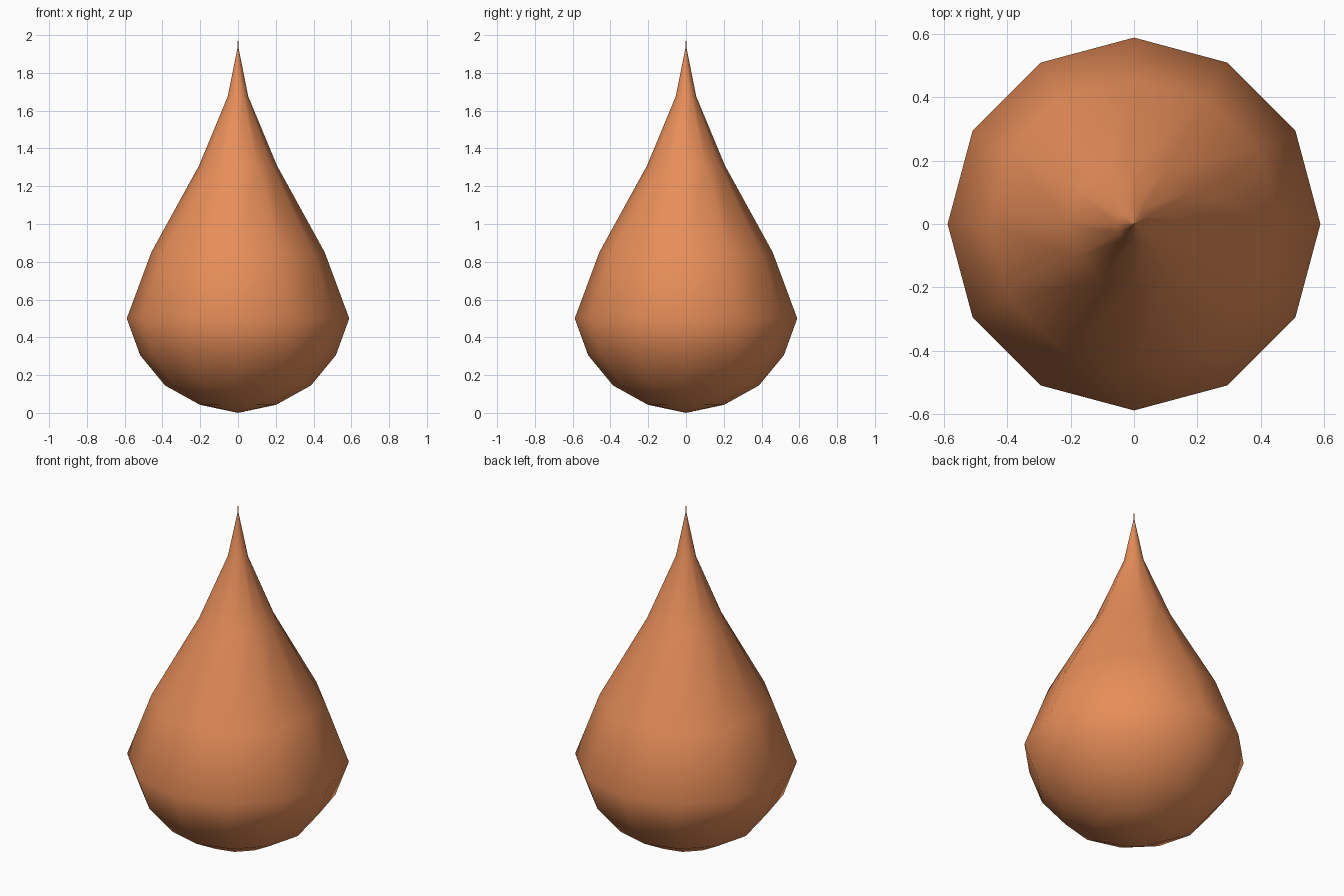
import bpy, bmesh
from math import sin, cos, pi

if "Cube" in bpy.data.objects:
    bpy.data.objects.remove(bpy.data.objects["Cube"])

SIDES = 12
# (radius, height) from bottom to tip
PROFILE = [(0, 0.0), (0.202, 0.043), (0.386, 0.145), (0.518, 0.305), (0.589, 0.5),
           (0.459, 0.85), (0.206, 1.31), (0.054, 1.676), (0.003, 1.93), (0, 2.0)]

# Lathe the drop profile around z
bm = bmesh.new()
rings = []
for r, z in PROFILE:
    count = SIDES if r else 1
    rings.append([bm.verts.new((r * cos(2 * pi * i / SIDES), r * sin(2 * pi * i / SIDES), z))
                  for i in range(count)])
for low, high in zip(rings, rings[1:]):
    for i in range(SIDES):
        j = (i + 1) % SIDES
        corners = [low[i % len(low)], low[j % len(low)], high[j % len(high)], high[i % len(high)]]
        bm.faces.new(list(dict.fromkeys(corners)))
bmesh.ops.recalc_face_normals(bm, faces=bm.faces)
for face in bm.faces:
    face.smooth = True

mesh = bpy.data.meshes.new("drop")
bm.to_mesh(mesh)
bm.free()
drop = bpy.data.objects.new("drop", mesh)
bpy.context.collection.objects.link(drop)

# Orange surface
orange = bpy.data.materials.new("orange")
orange.diffuse_color = (0.8, 0.27, 0.1, 1)
orange.use_nodes = True
orange.node_tree.nodes["Principled BSDF"].inputs["Base Color"].default_value = orange.diffuse_color
mesh.materials.append(orange)
